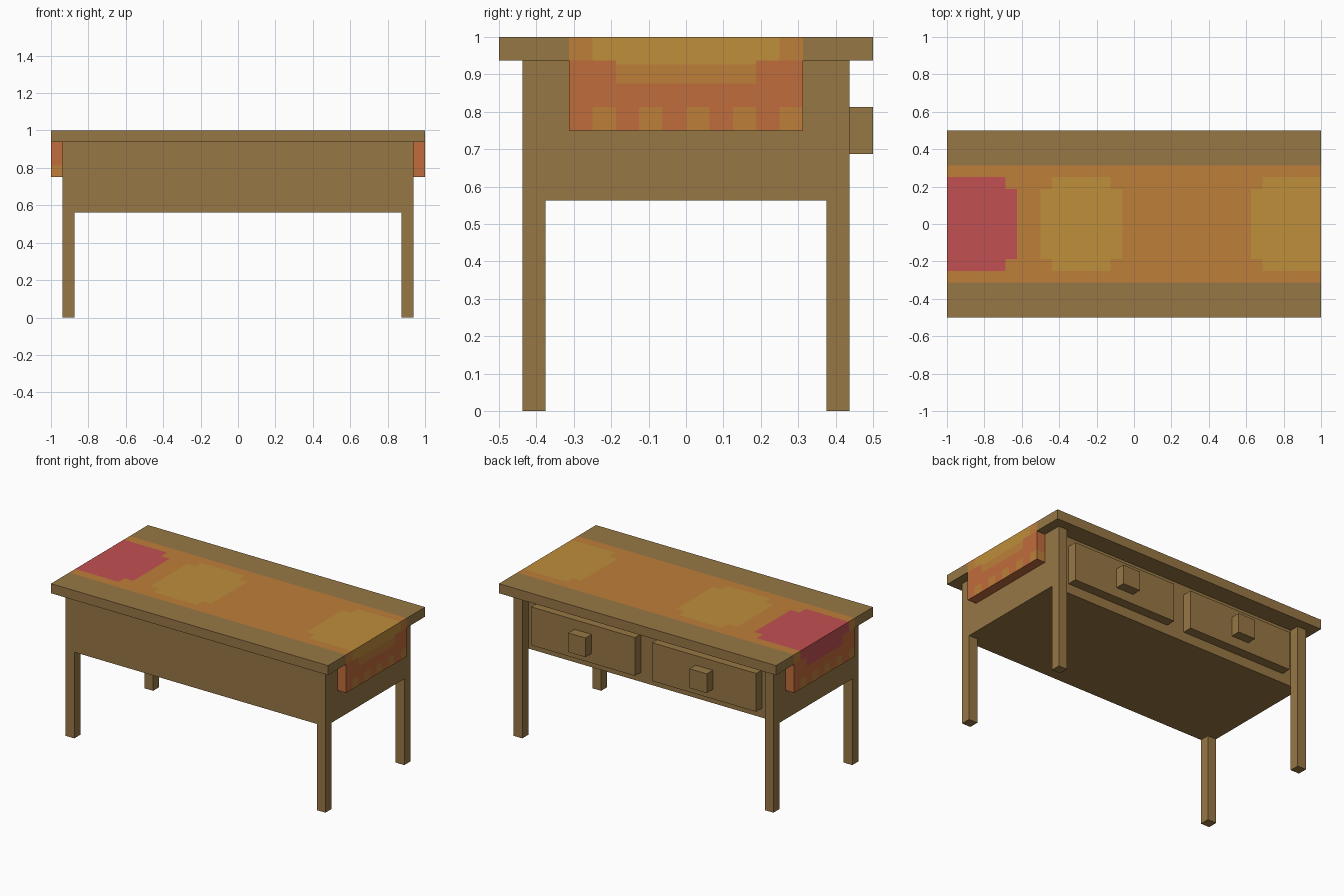
import bpy, bmesh
from mathutils import Vector

if "Cube" in bpy.data.objects:
    bpy.data.objects.remove(bpy.data.objects["Cube"])


def linear(c):
    c /= 255
    return c / 12.92 if c <= 0.04045 else ((c + 0.055) / 1.055) ** 2.4


def material(name, rgb):
    m = bpy.data.materials.new(name)
    m.diffuse_color = (*[linear(c) for c in rgb], 1)
    m.use_nodes = True
    m.node_tree.nodes["Principled BSDF"].inputs["Base Color"].default_value = m.diffuse_color
    return m


WOOD, ORANGE, YELLOW, RED, RUST = range(5)
MATS = [material("wood", (151, 119, 69)), material("orange", (189, 126, 58)),
        material("yellow", (191, 142, 59)), material("red", (193, 80, 82)),
        material("rust", (192, 108, 59))]


def box(name, lo, hi, cuts=((), (), ()), rule=None):
    """Box from corner to corner, sliced at the cuts and coloured by a face rule."""
    bm = bmesh.new()
    bmesh.ops.create_cube(bm, size=1)
    lo, hi = Vector(lo), Vector(hi)
    for v in bm.verts:
        v.co = (lo + hi) / 2 + v.co * (hi - lo)
    for axis in range(3):
        normal = Vector([float(i == axis) for i in range(3)])
        for c in cuts[axis]:
            bmesh.ops.bisect_plane(bm, geom=bm.verts[:] + bm.edges[:] + bm.faces[:],
                                   plane_co=normal * c, plane_no=normal)
    bm.normal_update()
    mesh = bpy.data.meshes.new(name)
    if rule:
        for f in bm.faces:
            f.material_index = rule(f.calc_center_bounds(), f.normal)
        for m in MATS:
            mesh.materials.append(m)
    else:
        mesh.materials.append(MATS[WOOD])
    bm.to_mesh(mesh)
    bm.free()
    ob = bpy.data.objects.new(name, mesh)
    bpy.context.collection.objects.link(ob)
    return ob


def in_patch(x, y, x0, x1):
    """Rectangle with stepped corners."""
    return (x0 < x < x1 and abs(y) < .1875) or \
           (x0 + .0625 < x < x1 - .0625 and abs(y) < .25)


# Runner pattern on the table top and its two ends
def top_rule(c, n):
    if abs(c.y) > .3125 or n.z < -.5 or abs(n.y) > .5:
        return WOOD
    if abs(n.x) > .5:
        if abs(c.y) > .25:
            return ORANGE
        return YELLOW if n.x > 0 else RED
    if in_patch(c.x, c.y, -1.2, -.625):
        return RED
    if in_patch(c.x, c.y, -.5, -.0625) or in_patch(c.x, c.y, .625, 1.2):
        return YELLOW
    return ORANGE


# Hanging ends of the runner, with a fringe of light teeth along the bottom
def drop_rule(c, n):
    side = 1 if c.x > 0 else -1
    if n.z < -.5:
        return RUST
    if abs(n.x) > .5 and abs(c.y) < .1875 and c.z > .875:
        if side < 0:
            return RED
        return YELLOW if c.z > .927 else ORANGE
    column = int((side * c.y + .3125) / .0625 + .001)
    if c.z < .8125 and column % 2 == 1 and abs(c.y) < .3124:
        return ORANGE
    if c.z < .8125 and abs(n.y) > .5 and side * c.y > 0:
        return ORANGE
    return RUST


# Table top
box("table_top", (-1, -.5, .9375), (1, .5, 1),
    ((-.6875, -.625, -.5, -.4375, -.125, -.0625, .625, .6875),
     (-.3125, -.25, -.1875, .1875, .25, .3125), ()), top_rule)

# Cabinet body, open to the legs at the back
box("cabinet_body", (-.9375, -.4375, .5625), (.9375, .375, .9375))

for s, side in ((-1, "left"), (1, "right")):
    def span(a, b):
        return min(s * a, s * b), max(s * a, s * b)

    # Legs: front ones end under the body, back ones reach the top
    x0, x1 = span(.875, .9375)
    box(f"front_leg_{side}", (x0, -.4375, 0), (x1, -.375, .5625))
    box(f"back_leg_{side}", (x0, .375, 0), (x1, .4375, .9375))

    # Drawer front and knob
    x0, x1 = span(.0625, .8125)
    box(f"drawer_{side}", (x0, .375, .625), (x1, .4375, .875))
    x0, x1 = span(.375, .5)
    box(f"knob_{side}", (x0, .4375, .6875), (x1, .5, .8125))

    # Hanging runner end
    x0, x1 = span(.9375, 1)
    box(f"runner_drop_{side}", (x0, -.3125, .75), (x1, .3125, .9375),
        ((), [-.25 + i * .0625 for i in range(9)], (.8125, .875, .927)), drop_rule)
